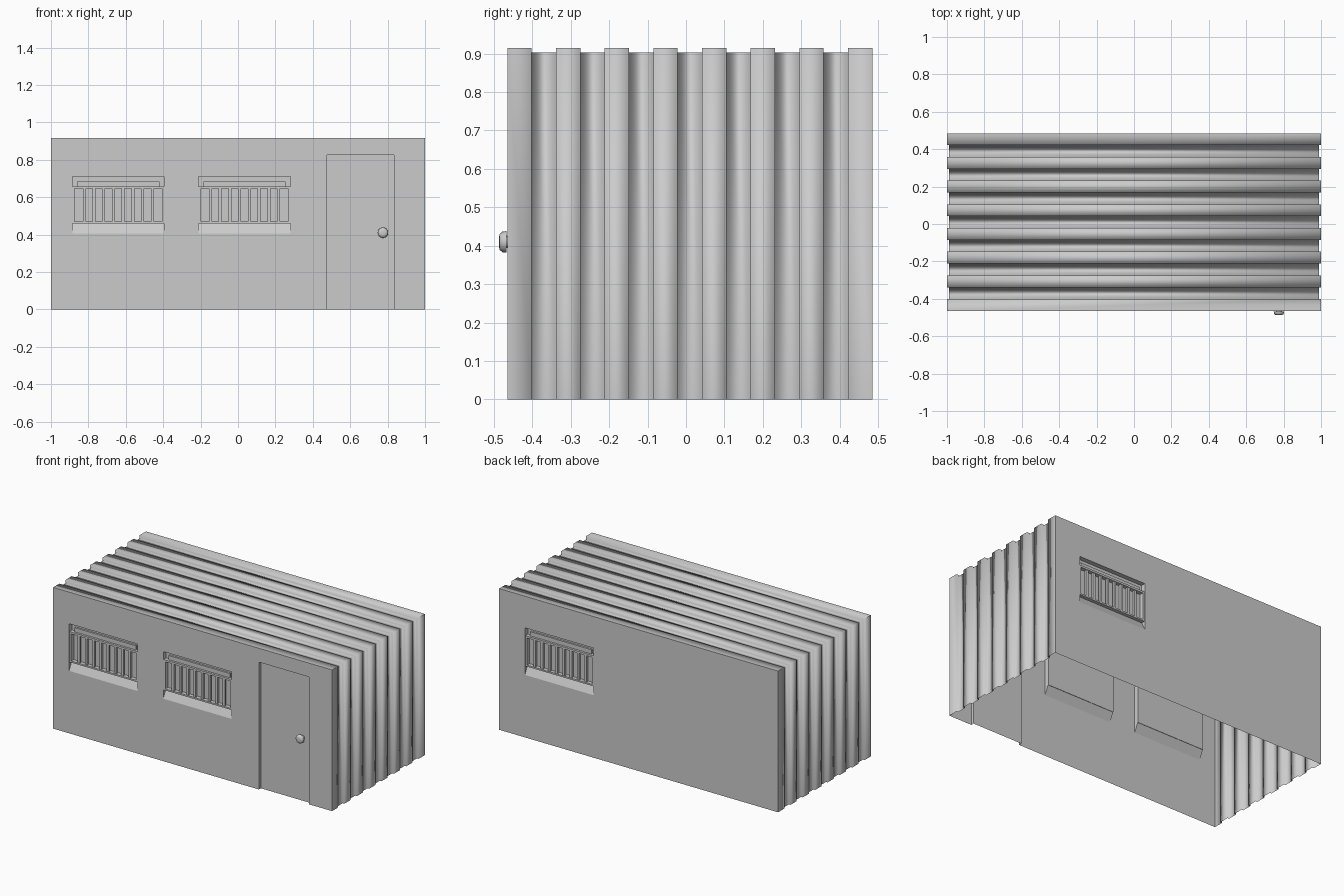
import bpy, bmesh
from mathutils import Matrix

if "Cube" in bpy.data.objects:
    bpy.data.objects.remove(bpy.data.objects["Cube"])

FRONT, BACK, H = -0.465, 0.485, 0.915
SILL, HEAD, DEPTH = 0.405, 0.71, 0.03


def finish(name, bm, matrix=None):
    if matrix:
        bmesh.ops.transform(bm, matrix=matrix, verts=bm.verts)
    me = bpy.data.meshes.new(name)
    bm.to_mesh(me)
    bm.free()
    ob = bpy.data.objects.new(name, me)
    bpy.context.collection.objects.link(ob)
    return ob


def box(bm, x0, x1, y0, y1, z0, z1):
    m = Matrix.Translation(((x0 + x1) / 2, (y0 + y1) / 2, (z0 + z1) / 2)) \
        @ Matrix.Diagonal((x1 - x0, y1 - y0, z1 - z0, 1))
    bmesh.ops.create_cube(bm, size=1, matrix=m)


def face(bm, *pts):
    bm.faces.new([bm.verts.new(p) for p in pts])


def wall(name, holes, matrix):
    """Flat wall in the y=0 plane facing -y, with rectangular openings."""
    bm = bmesh.new()
    xs = sorted({-1, 1, *[v for h in holes for v in h[:2]]})
    zs = sorted({0, H, *[v for h in holes for v in h[2:]]})
    for x0, x1 in zip(xs, xs[1:]):
        for z0, z1 in zip(zs, zs[1:]):
            cx, cz = (x0 + x1) / 2, (z0 + z1) / 2
            if not any(a < cx < b and c < cz < d for a, b, c, d in holes):
                face(bm, (x0, 0, z0), (x1, 0, z0), (x1, 0, z1), (x0, 0, z1))
    bmesh.ops.remove_doubles(bm, verts=bm.verts, dist=1e-5)
    return finish(name, bm, matrix)


def pocket(bm, x0, x1, z0, z1, d, slope=0.0, floor=True):
    """Recess lining: jambs, head, back panel and a sloping sill."""
    zs = z0 + slope
    face(bm, (x0, d, zs), (x1, d, zs), (x1, d, z1), (x0, d, z1))
    face(bm, (x0, 0, z1), (x0, d, z1), (x1, d, z1), (x1, 0, z1))
    face(bm, (x0, 0, z0), (x0, d, zs), (x0, d, z1), (x0, 0, z1))
    face(bm, (x1, 0, z0), (x1, 0, z1), (x1, d, z1), (x1, d, zs))
    if floor:
        face(bm, (x0, 0, z0), (x1, 0, z0), (x1, d, zs), (x0, d, zs))


def window(name, x0, matrix):
    w = 0.49
    x1 = x0 + w
    bm = bmesh.new()
    pocket(bm, x0, x1, SILL, HEAD, DEPTH, slope=0.06)
    finish(name + "_recess", bm, matrix)
    # rails, shutter box and vertical bars
    bm = bmesh.new()
    box(bm, x0, x1, 0.004, DEPTH, 0.645, 0.658)
    box(bm, x0, x1, 0.004, DEPTH, 0.46, 0.47)
    box(bm, x0 + 0.025, x1 - 0.025, 0.018, DEPTH, 0.658, 0.685)
    for x in (x0, x1 - 0.012):
        box(bm, x, x + 0.012, 0.004, DEPTH, 0.46, 0.658)
    n = 8
    for i in range(n):
        c = x0 + 0.063 + i * (w - 0.126) / (n - 1)
        box(bm, c - 0.008, c + 0.008, 0.008, 0.022, 0.47, 0.645)
    finish(name + "_bars", bm, matrix)


# Corrugated roof and sides: one stepped profile carried over the arch
bm = bmesh.new()
step = (BACK - FRONT) / 15
rows = []
for i in range(15):
    d = 0.012 * (i % 2)
    for y in (FRONT + i * step, FRONT + (i + 1) * step):
        rows.append([bm.verts.new(p) for p in (
            (-1 + d, y, 0), (-1 + d, y, H - d), (1 - d, y, H - d), (1 - d, y, 0))])
for a, b in zip(rows, rows[1:]):
    for j in range(3):
        f = bm.faces.new((a[j], a[j + 1], b[j + 1], b[j]))
        f.smooth = True
bmesh.ops.recalc_face_normals(bm, faces=bm.faces)
bm.normal_update()
if sum(f.normal.z * f.calc_area() for f in bm.faces) < 0:
    bmesh.ops.reverse_faces(bm, faces=bm.faces)
for e in bm.edges:
    a, b = e.verts
    if abs(a.co.y - b.co.y) > 0.01 and a.co.z > 0.1:
        e.smooth = False
finish("corrugated_shell", bm)

# Front and back walls with openings
front = Matrix.Translation((0, FRONT, 0))
back = Matrix.Translation((0, BACK, 0)) @ Matrix.Diagonal((-1, -1, 1, 1))
DOOR = (0.475, 0.835, 0, 0.825)
front_x, back_x = (-0.885, -0.21), (-0.815,)
wall("front_wall", [(x, x + 0.49, SILL, HEAD) for x in front_x] + [DOOR], front)
wall("back_wall", [(x, x + 0.49, SILL, HEAD) for x in back_x], back)

# Windows
for i, x in enumerate(front_x):
    window(f"front_window_{i + 1}", x, front)
window("back_window", back_x[0], back)

# Recessed door and its knob
bm = bmesh.new()
pocket(bm, *DOOR, 0.02, floor=False)
finish("door", bm, front)

bm = bmesh.new()
prof = ((-0.445, 0.014), (-0.467, 0.016), (-0.468, 0.028),
        (-0.478, 0.027), (-0.485, 0.021), (-0.487, 0.012))
rings = []
for y, r in prof:
    m = Matrix.Translation((0.775, y, 0.41)) @ Matrix.Rotation(1.5707963, 4, 'X')
    rings.append(bmesh.ops.create_circle(bm, segments=16, radius=r, matrix=m)["verts"])
for a, b in zip(rings, rings[1:]):
    for k in range(16):
        bm.faces.new((a[k], a[(k + 1) % 16], b[(k + 1) % 16], b[k]))
bm.faces.new(rings[-1])
bmesh.ops.recalc_face_normals(bm, faces=bm.faces)
knob = finish("door_knob", bm)
bpy.context.view_layer.objects.active = knob
knob.select_set(True)
bpy.ops.object.shade_smooth_by_angle(angle=0.8)
